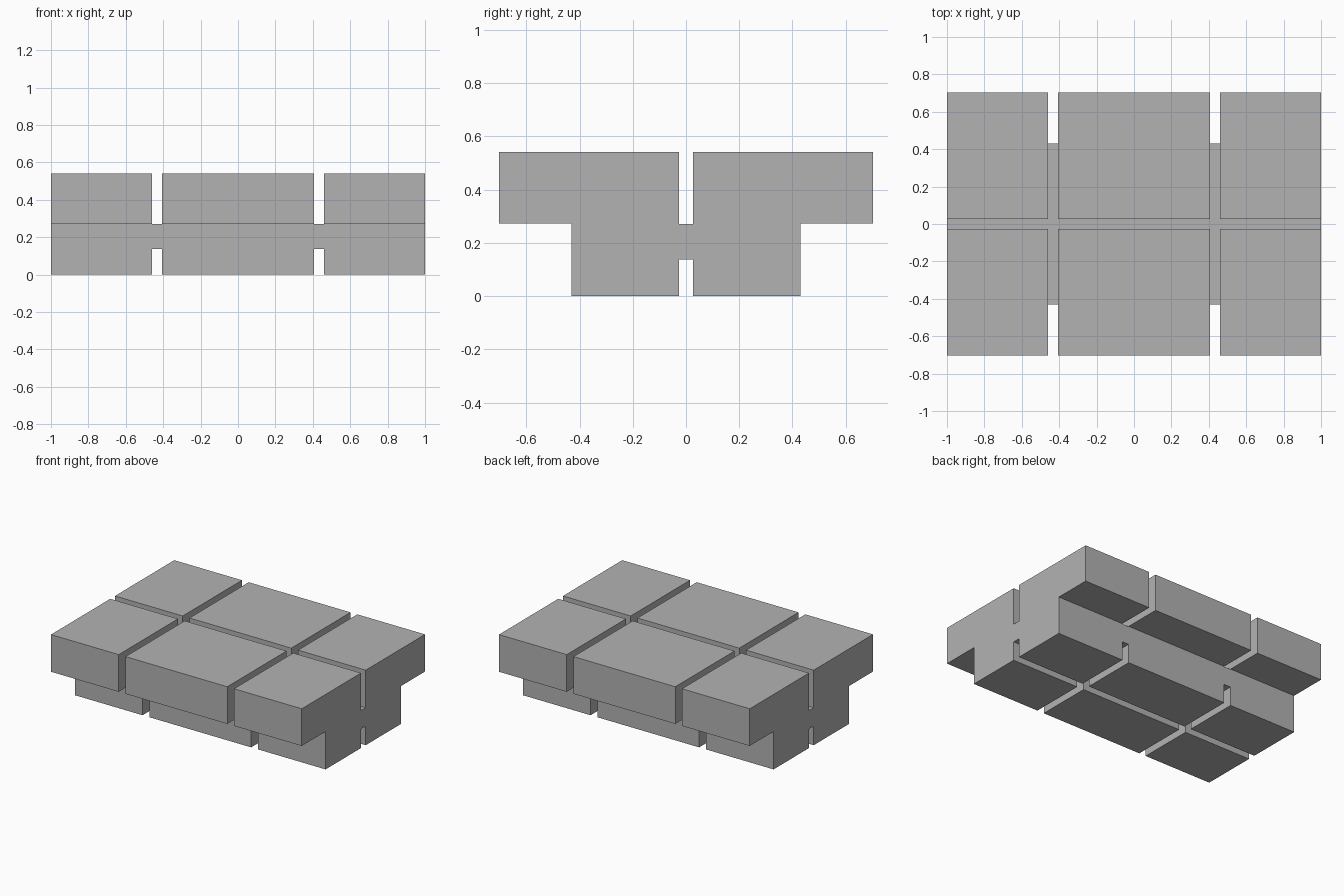
import bpy
import bmesh
from mathutils import Matrix, Vector

if "Cube" in bpy.data.objects:
    bpy.data.objects.remove(bpy.data.objects["Cube"], do_unlink=True)

grey = bpy.data.materials.new("plain_grey")
grey.use_nodes = True
grey.diffuse_color = (0.45, 0.45, 0.45, 1)
grey.node_tree.nodes["Principled BSDF"].inputs["Base Color"].default_value = (0.45, 0.45, 0.45, 1)


def add_object(name, bm):
    bmesh.ops.recalc_face_normals(bm, faces=bm.faces)
    mesh = bpy.data.meshes.new(name)
    bm.to_mesh(mesh)
    bm.free()
    mesh.materials.append(grey)
    obj = bpy.data.objects.new(name, mesh)
    bpy.context.collection.objects.link(obj)
    return obj


def box(name, low, high):
    low, high = Vector(low), Vector(high)
    bm = bmesh.new()
    place = Matrix.Translation((low + high) / 2) @ Matrix.Diagonal((high - low).to_4d())
    bmesh.ops.create_cube(bm, size=1, matrix=place)
    return add_object(name, bm)


# Main body: a T-shaped profile extruded along x
WIDE, NARROW, LEDGE, TOP = 0.702, 0.43, 0.273, 0.541
half = [(NARROW, 0), (NARROW, LEDGE), (WIDE, LEDGE), (WIDE, TOP)]
profile = half + [(-y, z) for y, z in reversed(half)]
bm = bmesh.new()
end = bm.faces.new([bm.verts.new((-1, y, z)) for y, z in profile])
extruded = bmesh.ops.extrude_face_region(bm, geom=[end])
bmesh.ops.translate(bm, vec=(2, 0, 0),
                    verts=[v for v in extruded["geom"] if isinstance(v, bmesh.types.BMVert)])
# The extrusion keeps the starting cap, so the body is closed
body = add_object("grooved_block", bm)

# Groove cutters: one lengthwise and two crosswise, above and below
GROOVE = 0.027
CROSS = 0.433
cutters = []
for side, z0, z1 in (("top", 0.27, 1), ("bottom", -1, 0.138)):
    cutters.append(box(side + "_long_groove", (-2, -GROOVE, z0), (2, GROOVE, z1)))
    for x in (-CROSS, CROSS):
        cutters.append(box(side + "_cross_groove", (x - GROOVE, -2, z0), (x + GROOVE, 2, z1)))

for cutter in cutters:
    cutter.hide_render = True
    cut = body.modifiers.new(cutter.name, "BOOLEAN")
    cut.operation = "DIFFERENCE"
    cut.solver = "EXACT"
    cut.object = cutter

# Bake the cuts and discard the cutters
depsgraph = bpy.context.evaluated_depsgraph_get()
finished = bpy.data.meshes.new_from_object(body.evaluated_get(depsgraph))
body.modifiers.clear()
body.data = finished
for cutter in cutters:
    bpy.data.objects.remove(cutter, do_unlink=True)
